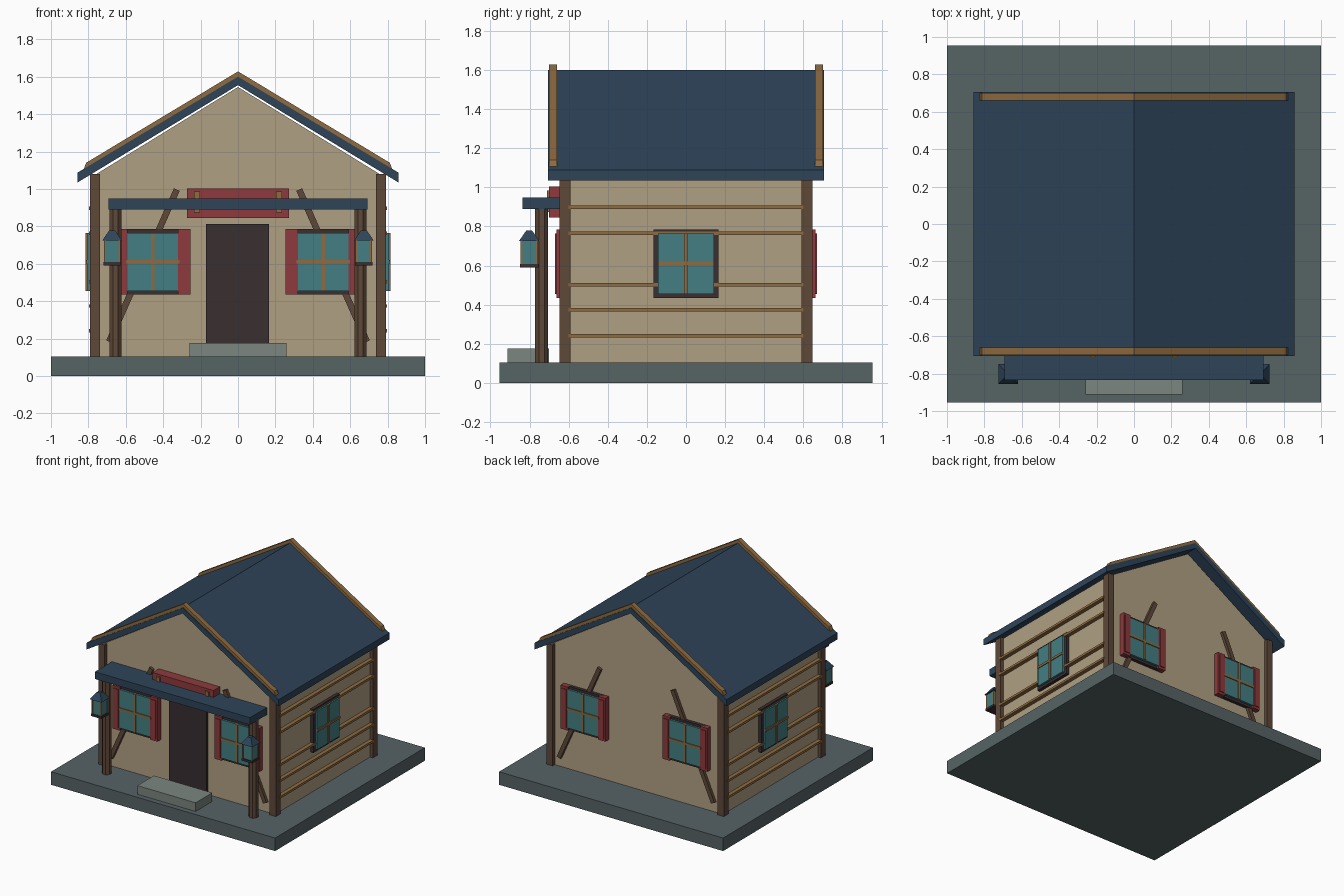
import bpy
import bmesh
import math
from mathutils import Matrix, Vector

cube = bpy.data.objects.get("Cube")
if cube:
    bpy.data.objects.remove(cube, do_unlink=True)


def material(name, hex_code):
    srgb = [int(hex_code[i:i + 2], 16) / 255 for i in (0, 2, 4)]
    col = [c / 12.92 if c < 0.04045 else ((c + 0.055) / 1.055) ** 2.4 for c in srgb] + [1]
    m = bpy.data.materials.new(name)
    m.use_nodes = True
    m.diffuse_color = col
    bsdf = next(n for n in m.node_tree.nodes if n.type == 'BSDF_PRINCIPLED')
    bsdf.inputs["Base Color"].default_value = col
    return m


plaster = material("tan plaster", "B0A083")
navy = material("navy roofing", "2E4459")
gold = material("golden wood", "8E6B40")
brown = material("brown timber", "5E4838")
dark = material("dark wood", "392E30")
teal = material("teal glass", "447F83")
red = material("red paint", "8D3A3C")
slate = material("slate ground", "566365")
stone = material("pale stone", "7B867F")


def finish(name, bm, mat):
    bmesh.ops.recalc_face_normals(bm, faces=bm.faces)
    mesh = bpy.data.meshes.new(name)
    bm.to_mesh(mesh)
    bm.free()
    mesh.materials.append(mat)
    obj = bpy.data.objects.new(name, mesh)
    bpy.context.collection.objects.link(obj)
    return obj


def box(name, xs, ys, zs, mat, tilt=0):
    """Box from axis ranges, optionally tilted about y through its centre."""
    ranges = [sorted(r) for r in (xs, ys, zs)]
    centre = Vector([sum(r) / 2 for r in ranges])
    size = [r[1] - r[0] for r in ranges]
    bm = bmesh.new()
    bmesh.ops.create_cube(bm, size=1, matrix=Matrix.Translation(centre)
                          @ Matrix.Rotation(tilt, 4, 'Y') @ Matrix.Diagonal((*size, 1)))
    return finish(name, bm, mat)


def prism(name, half_profile, y0, y1, mat):
    """Extrude a profile, mirrored across x = 0, along y."""
    pts = half_profile + [(-x, z) for x, z in reversed(half_profile) if x > 0]
    bm = bmesh.new()
    face = bm.faces.new([bm.verts.new((x, y0, z)) for x, z in pts])
    new = bmesh.ops.extrude_face_region(bm, geom=[face])["geom"]
    bmesh.ops.translate(bm, vec=(0, y1 - y0, 0),
                        verts=[v for v in new if isinstance(v, bmesh.types.BMVert)])
    return finish(name, bm, mat)


def cone(name, centre, z0, z1, r0, r1, sides, mat):
    bm = bmesh.new()
    turn = Matrix.Rotation(math.pi / sides, 4, 'Z')
    bmesh.ops.create_cone(bm, cap_ends=True, segments=sides, radius1=r0, radius2=r1, depth=z1 - z0,
                          matrix=Matrix.Translation((*centre, (z0 + z1) / 2)) @ turn)
    return finish(name, bm, mat)


WX, WY, FLOOR = 0.765, 0.62, 0.105

# Ground, house body, roof
box("ground_slab", (-1, 1), (-0.955, 0.955), (0, FLOOR), slate)
prism("house_walls", [(0, FLOOR), (WX, FLOOR), (WX, 1.075), (0, 1.545)], -WY, WY, plaster)
prism("roof", [(0, 1.555), (0.857, 1.035), (0.857, 1.088), (0, 1.6)], -0.706, 0.706, navy)
for side, s in (("front", -1), ("back", 1)):
    prism(side + "_roof_trim", [(0, 1.595), (0.825, 1.105), (0.812, 1.14), (0, 1.628)],
          s * 0.66, s * 0.70, gold)

# Corner posts
for sx in (-1, 1):
    for sy in (-1, 1):
        box("corner_post", (sx * 0.737, sx * 0.791), (sy * 0.59, sy * 0.648), (FLOOR, 1.08), brown)

# Side wall battens
for sx in (-1, 1):
    for z in (0.241, 0.374, 0.503, 0.764, 0.897):
        box("wall_batten", (sx * 0.75, sx * 0.796), (-0.6, 0.6), (z - 0.009, z + 0.009), gold)


def window(centre, axis, sign, shutters):
    """Window on a wall facing the given axis and sign."""
    def part(name, u, depth, zs, mat):
        along = [centre + a for a in u]
        wall = WX if axis == 'x' else WY
        out = (sign * (wall - 0.01), sign * (wall + depth))
        xs, ys = (out, along) if axis == 'x' else (along, out)
        box(name, xs, ys, zs, mat)
    part("window_frame", (-0.167, 0.167), 0.026, (0.435, 0.785), dark)
    part("window_glass", (-0.143, 0.143), 0.042, (0.455, 0.765), teal)
    part("window_mullion", (-0.009, 0.009), 0.05, (0.455, 0.765), gold)
    part("window_crossbar", (-0.143, 0.143), 0.049, (0.602, 0.62), gold)
    if shutters:
        for s in (-1, 1):
            part("shutter", (s * 0.135, s * 0.2), 0.043, (0.435, 0.785), red)
            part("shutter_panel", (s * 0.147, s * 0.188), 0.05, (0.455, 0.765), red)


for s in (-1, 1):
    window(0, 'x', s, False)
    for cx in (-0.455, 0.455):
        window(cx, 'y', s, True)

# Diagonal braces running behind the gable windows
for sx in (-1, 1):
    for sy in (-1, 1):
        cx = sx * 0.508
        box("diagonal_brace", (cx - 0.017, cx + 0.017), (sy * 0.61, sy * 0.643),
            (0.145, 1.035), brown, tilt=-sx * math.radians(24))

# Door, step and sign board
box("door", (-0.17, 0.167), (-0.64, -0.61), (FLOOR, 0.812), dark)
box("door_step", (-0.26, 0.26), (-0.912, -0.70), (FLOOR, 0.175), stone)
box("sign_board", (-0.272, 0.272), (-0.70, -0.61), (0.845, 1.003), red)
for sx in (-1, 1):
    box("sign_bracket", (sx * 0.202, sx * 0.234), (-0.712, -0.69), (0.875, 0.985), gold)

# Porch canopy, posts and lanterns
box("porch_canopy", (-0.692, 0.692), (-0.835, -0.61), (0.89, 0.948), navy)
for sx in (-1, 1):
    cone("porch_post", (sx * 0.655, -0.738), FLOOR, 0.9, 0.036, 0.036, 8, brown)
    lx, ly = sx * 0.673, -0.802
    box("lantern_base", (lx - 0.047, lx + 0.047), (ly - 0.047, ly + 0.047), (0.59, 0.608), dark)
    box("lantern_glass", (lx - 0.04, lx + 0.04), (ly - 0.04, ly + 0.04), (0.605, 0.73), teal)
    for dx in (-0.039, 0.039):
        for dy in (-0.039, 0.039):
            box("lantern_bar", (lx + dx - 0.005, lx + dx + 0.005),
                (ly + dy - 0.005, ly + dy + 0.005), (0.605, 0.73), gold)
    cone("lantern_roof", (lx, ly), 0.725, 0.778, 0.074, 0.022, 4, navy)
